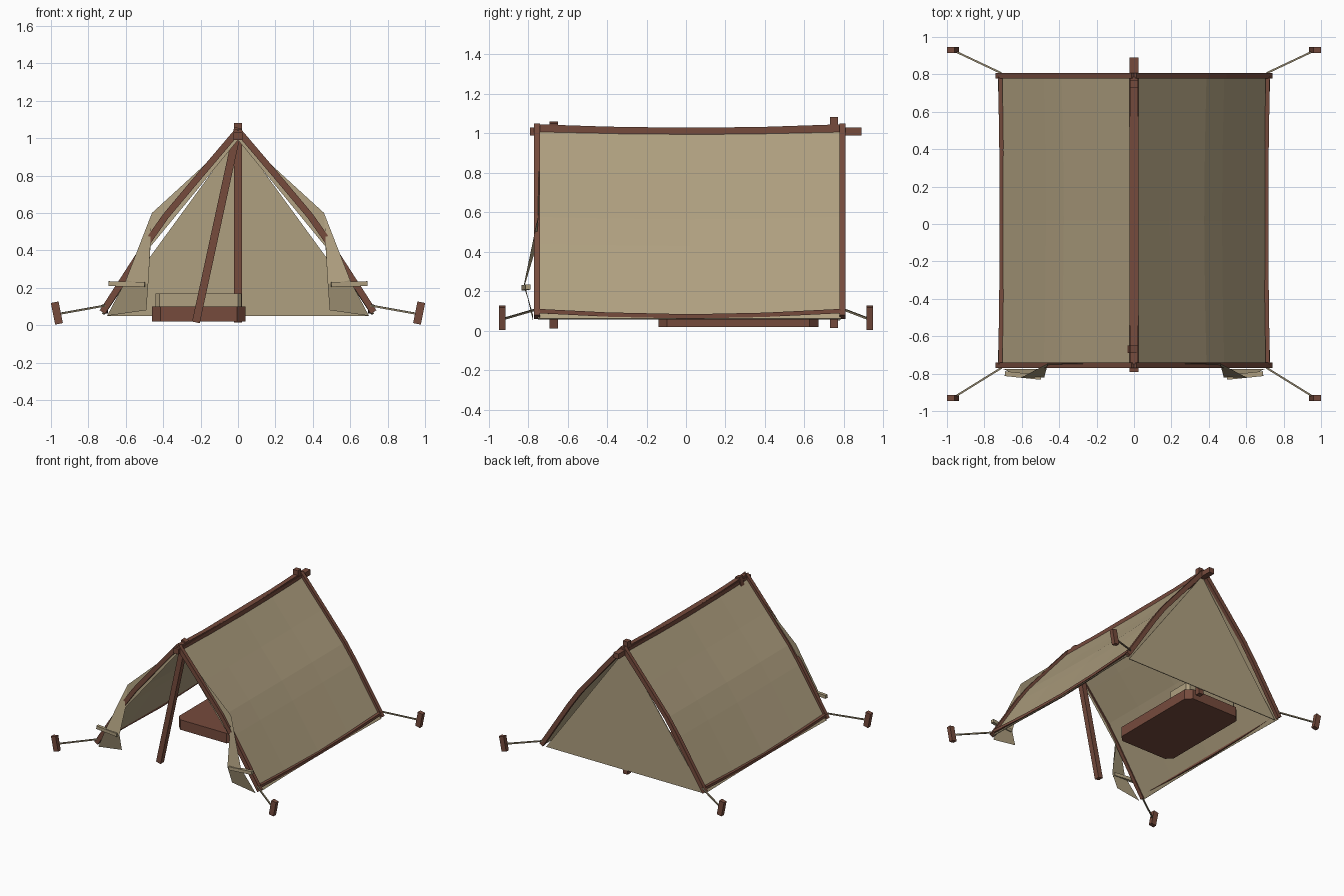
import bpy, bmesh, math
from mathutils import Vector

cube = bpy.data.objects.get("Cube")
if cube:
    bpy.data.objects.remove(cube, do_unlink=True)


def material(name, rgb):
    m = bpy.data.materials.new(name)
    m.use_nodes = True
    m.diffuse_color = (*rgb, 1)
    m.node_tree.nodes["Principled BSDF"].inputs["Base Color"].default_value = (*rgb, 1)
    return m


CANVAS = material("tan canvas", (0.43, 0.35, 0.215))
WOOD = material("red brown wood", (0.18, 0.07, 0.046))
ROPE = material("rope olive", (0.28, 0.23, 0.145))
SIDES = (("left", 1), ("right", -1))


def finish(name, bm, mat, thickness=0):
    me = bpy.data.meshes.new(name)
    bm.to_mesh(me)
    bm.free()
    me.materials.append(mat)
    ob = bpy.data.objects.new(name, me)
    bpy.context.collection.objects.link(ob)
    if thickness:
        mod = ob.modifiers.new("cloth", 'SOLIDIFY')
        mod.thickness = thickness
        mod.offset = 0
    return ob


def beam(name, path, width, height, mat, up=(0, 0, 1)):
    """Rectangular bar swept along a path of points."""
    pts = [Vector(p) for p in path]
    bm = bmesh.new()
    rings = []
    for i, p in enumerate(pts):
        d = (pts[min(i + 1, len(pts) - 1)] - pts[max(i - 1, 0)]).normalized()
        side = d.cross(Vector(up)).normalized()
        top = side.cross(d)
        rings.append([bm.verts.new(p + side * a * width / 2 + top * b * height / 2)
                      for a, b in ((-1, -1), (1, -1), (1, 1), (-1, 1))])
    for r, s in zip(rings, rings[1:]):
        for k in range(4):
            bm.faces.new((r[k], r[k - 1], s[k - 1], s[k]))
    bm.faces.new(rings[0])
    bm.faces.new(rings[-1][::-1])
    bmesh.ops.recalc_face_normals(bm, faces=bm.faces)
    return finish(name, bm, mat)


def slab(name, x, y, z, cut, mat):
    """Flat block with chamfered upright corners."""
    bm = bmesh.new()
    bmesh.ops.create_cube(bm, size=1)
    for v in bm.verts:
        v.co = [a[0] + (c + 0.5) * (a[1] - a[0]) for a, c in zip((x, y, z), v.co)]
    upright = [e for e in bm.edges if abs(e.verts[0].co.z - e.verts[1].co.z) > 0.01]
    bmesh.ops.bevel(bm, geom=upright, offset=cut, segments=1, affect='EDGES')
    return finish(name, bm, mat)


FRONT, BACK = -0.75, 0.785
PROFILE = [(0, 1.03), (0.2, 0.795), (0.385, 0.575), (0.48, 0.44), (0.725, 0.06)]
ROWS = [FRONT, -0.4, 0.02, 0.4, BACK]


def sag(y):
    t = (y - FRONT) / (BACK - FRONT)
    return math.sin(math.pi * t)


# Roof cloth, slightly slack between the end frames
for label, s in SIDES:
    bm = bmesh.new()
    grid = [[bm.verts.new((s * (x - 0.012 * sag(y) * (x > 0)), y,
                           z - 0.012 * sag(y) * (z > 0.1)))
             for x, z in PROFILE] for y in ROWS]
    for a, b in zip(grid, grid[1:]):
        for k in range(len(PROFILE) - 1):
            q = (a[k], a[k + 1], b[k + 1], b[k])
            bm.faces.new(q if s < 0 else q[::-1])
    bmesh.ops.recalc_face_normals(bm, faces=bm.faces)
    finish(label + "_roof_cloth", bm, CANVAS, 0.006)

# Back wall cloth
bm = bmesh.new()
bm.faces.new([bm.verts.new(p) for p in
              ((-0.7, 0.775, 0.05), (0, 0.775, 1.01), (0.7, 0.775, 0.05))])
finish("back_wall_cloth", bm, CANVAS, 0.006)

# End frames, side hems, guy ropes, stakes
for label, s in SIDES:
    for end, y in (("front", FRONT - 0.005), ("back", BACK + 0.007)):
        beam(f"{end}_{label}_frame", [(s * x, y, z + 0.01) for x, z in PROFILE],
             0.03, 0.035, WOOD)
        e = -1 if y < 0 else 1
        beam(f"{end}_{label}_guy_rope",
             [(s * 0.71, y + e * 0.015, 0.105), (s * 0.96, e * 0.925, 0.06)],
             0.01, 0.01, ROPE)
        beam(f"{end}_{label}_stake",
             [(s * 0.957, e * 0.93, 0.007), (s * 0.98, e * 0.93, 0.123)],
             0.033, 0.042, WOOD, (1, 0, 0))
    beam(label + "_hem_bar",
         [(s * (0.715 - 0.008 * sag(y)), y, 0.1 - 0.027 * sag(y)) for y in ROWS],
         0.022, 0.022, WOOD)

# Ridge pole, ridge binding and posts
beam("ridge_pole", [(0, -0.79, 1.01), (0, 0.89, 1.01)], 0.046, 0.042, WOOD)
beam("ridge_binding", [(0, y, 1.035 - 0.018 * sag(y)) for y in ROWS], 0.036, 0.022, WOOD)
beam("back_post", [(0, 0.75, 0.015), (0, 0.75, 1.082)], 0.042, 0.042, WOOD, (0, 1, 0))
beam("front_leaning_post", [(-0.225, -0.67, 0.015), (0, -0.67, 1.055)],
     0.042, 0.042, WOOD, (0, 1, 0))

# Door flaps folded outward, each held by a toggle
FLAP = [((0, -0.745, 1.02), (0, -0.745, 0.99)),
        ((0.46, -0.745, 0.6), (0.468, -0.76, 0.42)),
        ((0.6, -0.82, 0.24), (0.48, -0.82, 0.22)),
        ((0.7, -0.775, 0.05), (0.49, -0.775, 0.08))]
for label, s in SIDES:
    bm = bmesh.new()
    rows = [[bm.verts.new((s * x, y, z)) for x, y, z in pair] for pair in FLAP]
    for a, b in zip(rows, rows[1:]):
        bm.faces.new((a[0], a[1], b[1], b[0]))
    bm.normal_update()
    for f in bm.faces:
        if f.normal.y < 0:
            f.normal_flip()
    finish(label + "_door_flap", bm, CANVAS)
    beam(label + "_flap_toggle", [(s * 0.69, -0.8, 0.222), (s * 0.498, -0.82, 0.218)],
         0.026, 0.026, CANVAS)

# Bed and pillow
slab("bed", (-0.46, 0.04), (-0.14, 0.67), (0.02, 0.1), 0.045, WOOD)
slab("pillow", (-0.44, 0.02), (0.42, 0.64), (0.1, 0.17), 0.02, CANVAS)
